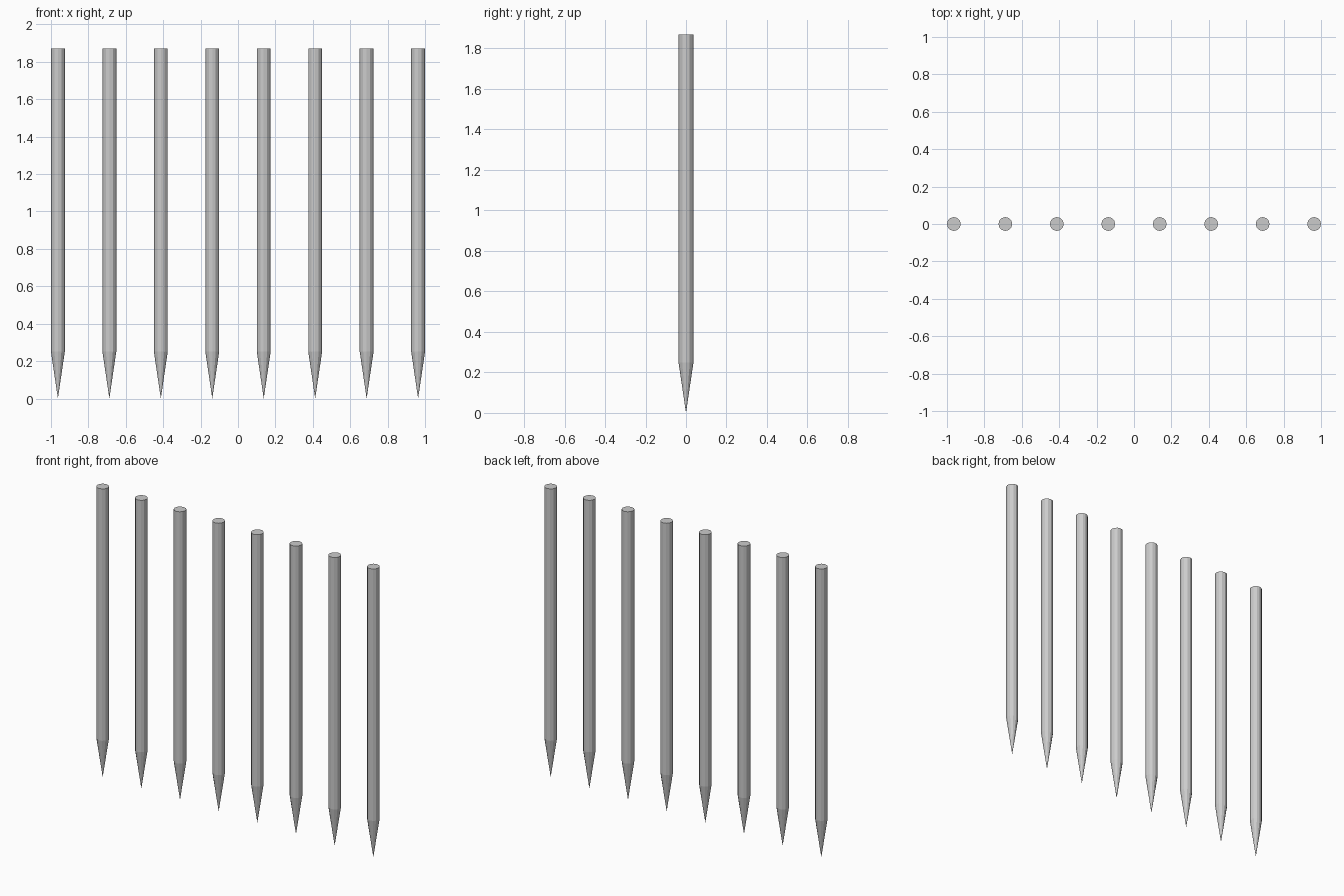
import bpy, bmesh, math

if "Cube" in bpy.data.objects:
    bpy.data.objects.remove(bpy.data.objects["Cube"])

COUNT, SIDES = 8, 12
RADIUS, SHOULDER, TOP = 0.037, 0.25, 1.87
SPACING = 2 * (1 - RADIUS) / (COUNT - 1)

# One stake: flat-topped round shaft with a long pointed end at the ground
bm = bmesh.new()


def ring(z):
    return [bm.verts.new((RADIUS * math.cos(2 * math.pi * i / SIDES),
                          RADIUS * math.sin(2 * math.pi * i / SIDES), z))
            for i in range(SIDES)]


tip = bm.verts.new((0, 0, 0))
low, high = ring(SHOULDER), ring(TOP)
for i in range(SIDES):
    j = (i + 1) % SIDES
    bm.faces.new((tip, low[j], low[i]))
    bm.faces.new((low[i], low[j], high[j], high[i]))
bm.faces.new(high)
bmesh.ops.recalc_face_normals(bm, faces=bm.faces)
mesh = bpy.data.meshes.new("stake")
bm.to_mesh(mesh)
bm.free()

# Row of evenly spaced stakes sharing the mesh
for k in range(COUNT):
    stake = bpy.data.objects.new(f"stake_{k + 1}", mesh)
    stake.location.x = (k - (COUNT - 1) / 2) * SPACING
    bpy.context.collection.objects.link(stake)
